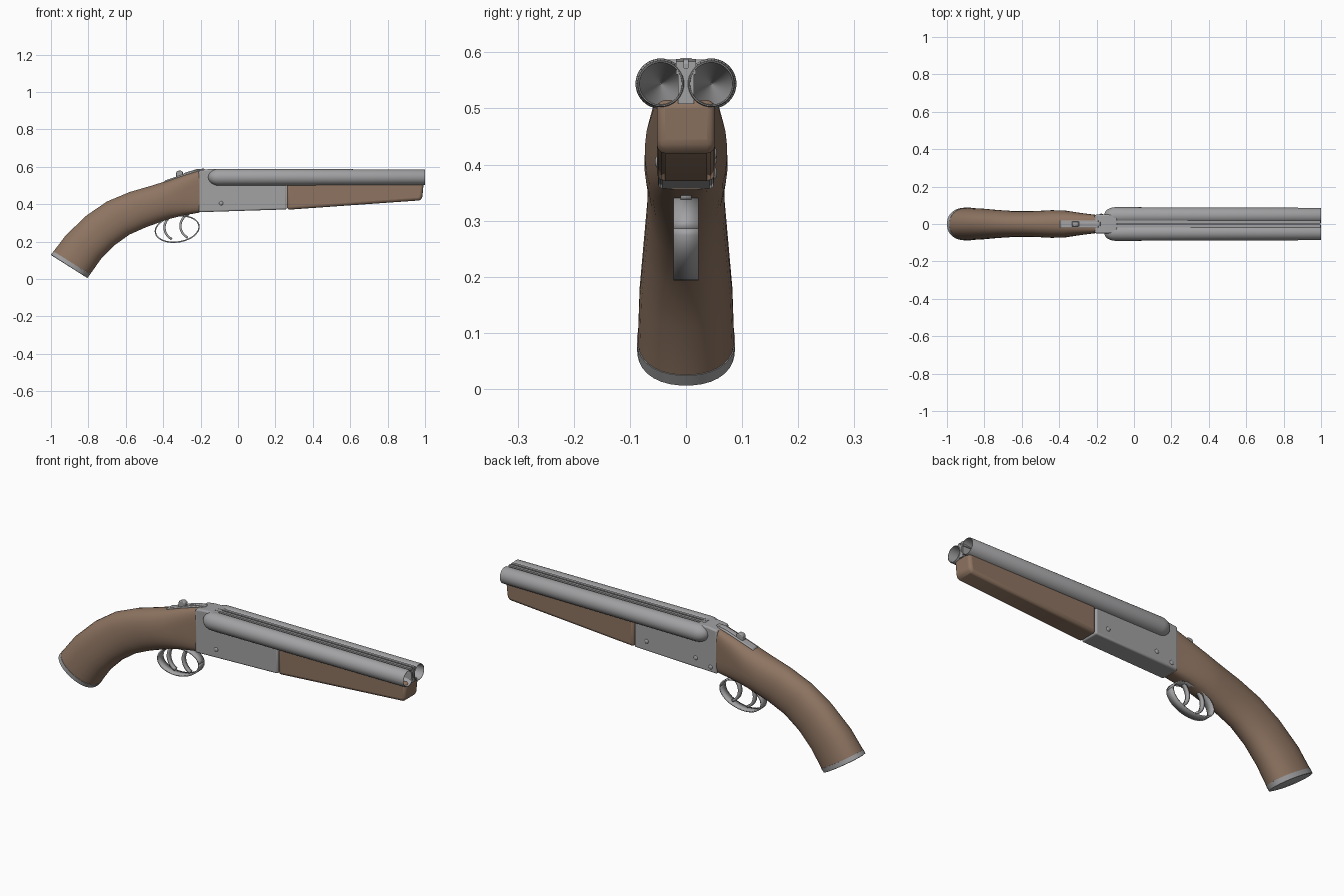
import bpy, bmesh, math
from mathutils import Vector

cube = bpy.data.objects.get("Cube")
if cube:
    bpy.data.objects.remove(cube, do_unlink=True)


def material(name, color):
    m = bpy.data.materials.new(name)
    m.use_nodes = True
    m.diffuse_color = color
    m.node_tree.nodes["Principled BSDF"].inputs["Base Color"].default_value = color
    return m


WOOD = material("walnut wood", (0.27, 0.175, 0.12, 1))
STEEL = material("grey steel", (0.36, 0.36, 0.37, 1))


def finish(name, bm, mat, angle=35):
    bmesh.ops.recalc_face_normals(bm, faces=bm.faces)
    mesh = bpy.data.meshes.new(name)
    bm.to_mesh(mesh)
    bm.free()
    mesh.materials.append(mat)
    obj = bpy.data.objects.new(name, mesh)
    bpy.context.collection.objects.link(obj)
    bpy.ops.object.select_all(action="DESELECT")
    bpy.context.view_layer.objects.active = obj
    obj.select_set(True)
    bpy.ops.object.shade_smooth_by_angle(angle=math.radians(angle))
    return obj


def skin(bm, rings, caps=True):
    """Bridge closed rings of points into a tube."""
    loops = [[bm.verts.new(p) for p in ring] for ring in rings]
    n = len(loops[0])
    for a, b in zip(loops, loops[1:]):
        for i in range(n):
            j = (i + 1) % n
            bm.faces.new((a[i], a[j], b[j], b[i]))
    if caps:
        bm.faces.new(loops[0])
        bm.faces.new(loops[-1])


def oval(section, n=32):
    """Superellipse between a top and a bottom point of the side profile."""
    xt, zt, xb, zb, half, power = section
    top, bottom = Vector((xt, 0, zt)), Vector((xb, 0, zb))
    mid, up = (top + bottom) / 2, (top - bottom) / 2
    ring = []
    for i in range(n):
        a = math.tau * (i + 0.5) / n
        c, s = math.cos(a), math.sin(a)
        u = math.copysign(abs(c) ** (2 / power), c)
        v = math.copysign(abs(s) ** (2 / power), s)
        ring.append(mid + up * v + Vector((0, half * u, 0)))
    return ring


def loft(name, sections, mat, angle=35):
    bm = bmesh.new()
    skin(bm, [oval(s) for s in sections])
    return finish(name, bm, mat, angle)


def slab(name, outline, half, mat, bevel=0.0):
    """Side outline extruded across the width."""
    bm = bmesh.new()
    skin(bm, [[(x, y, z) for x, z in outline] for y in (-half, half)])
    obj = finish(name, bm, mat)
    if bevel:
        mod = obj.modifiers.new("rounded edges", "BEVEL")
        mod.width, mod.segments = bevel, 3
    return obj


def ribbon(name, path, half, thick):
    """Bent metal strip following a side path."""
    bm = bmesh.new()
    rows = [[bm.verts.new((x, y, z)) for y in (-half, half)] for x, z in path]
    for a, b in zip(rows, rows[1:]):
        bm.faces.new((a[0], a[1], b[1], b[0]))
    obj = finish(name, bm, STEEL, 45)
    mod = obj.modifiers.new("thickness", "SOLIDIFY")
    mod.thickness, mod.offset = thick, 0


# Curved pistol stock and butt plate
loft("stock", [
    (-0.987, 0.147, -0.79, 0.025, 0.086, 2.2),
    (-0.92, 0.235, -0.73, 0.11, 0.083, 2.2),
    (-0.81, 0.34, -0.66, 0.18, 0.075, 2.2),
    (-0.70, 0.415, -0.58, 0.237, 0.069, 2.2),
    (-0.58, 0.465, -0.49, 0.277, 0.069, 2.2),
    (-0.46, 0.50, -0.42, 0.302, 0.074, 2.2),
    (-0.38, 0.525, -0.37, 0.32, 0.073, 2.4),
    (-0.29, 0.555, -0.29, 0.34, 0.06, 3.2),
    (-0.205, 0.58, -0.205, 0.355, 0.049, 5),
], WOOD)
loft("butt_plate", [
    (-0.995, 0.125, -0.81, 0.008, 0.081, 2.2),
    (-1.0, 0.131, -0.805, 0.006, 0.087, 2.2),
    (-0.987, 0.148, -0.789, 0.024, 0.088, 2.2),
], STEEL, 50)

# Receiver block and wooden fore-end
slab("receiver", [(-0.21, 0.357), (0.26, 0.372), (0.26, 0.53), (-0.09, 0.55),
                  (-0.09, 0.587), (-0.16, 0.587), (-0.21, 0.58)], 0.05, STEEL, 0.008)
fore_end = slab("fore_end", [(0.262, 0.37), (0.97, 0.42), (0.985, 0.43),
                             (0.993, 0.515), (0.262, 0.515)], 0.052, WOOD, 0.015)

# Paired barrels: domed breech, tapered tube, hollow bore
profile = [(-0.1 - 0.06 * math.sin(t * math.pi / 12), 0.045 * math.cos(t * math.pi / 12))
           for t in range(6, -1, -1)]
profile[0] = (-0.16, 0.001)
profile += [(0.997, 0.0415), (1.0, 0.040), (1.0, 0.038), (0.99, 0.037), (0.6, 0.001)]
for side, label in ((1, "left"), (-1, "right")):
    bm = bmesh.new()
    rings = []
    for x, r in profile:
        t = max(0, (x + 0.1) / 1.1)
        rings.append([(x, side * 0.045 + r * math.cos(math.tau * i / 40),
                       0.544 + r * math.sin(math.tau * i / 40)) for i in range(40)])
    skin(bm, rings)
    finish(label + "_barrel", bm, STEEL, 40)

# Web and sighting rib between the barrels
slab("barrel_web", [(-0.1, 0.508), (0.997, 0.508), (0.997, 0.572), (-0.1, 0.572)], 0.014, STEEL)
for side, label in ((1, "left"), (-1, "right")):
    rib = slab(label + "_rib", [(-0.12, 0.56), (0.998, 0.56), (0.998, 0.584), (-0.12, 0.588)],
               0.007, STEEL)
    rib.location.y = side * 0.011

# Top lever, tang and safety button
slab("tang", [(-0.40, 0.512), (-0.19, 0.572), (-0.19, 0.587), (-0.24, 0.577),
              (-0.39, 0.527)], 0.02, STEEL, 0.004)
slab("top_lever", [(-0.30, 0.55), (-0.18, 0.575), (-0.18, 0.59), (-0.22, 0.588),
                   (-0.29, 0.566)], 0.012, STEEL, 0.004)
slab("safety_button", [(-0.33, 0.54), (-0.295, 0.55), (-0.295, 0.573), (-0.305, 0.58),
                       (-0.325, 0.578), (-0.332, 0.568)], 0.013, STEEL, 0.004)

# Trigger guard loop and two triggers
tilt = math.radians(9)
loop = []
for i in range(41):
    a = math.tau * i / 40
    u, v = 0.118 * math.cos(a), 0.069 * math.sin(a)
    loop.append((-0.325 + u * math.cos(tilt) - v * math.sin(tilt),
                 0.267 + u * math.sin(tilt) + v * math.cos(tilt)))
ribbon("trigger_guard", loop, 0.022, 0.007)
for x, z, label in ((-0.325, 0.275, "rear"), (-0.24, 0.283, "front")):
    arc = [(x + 0.068 * math.cos(math.radians(d)), z + 0.068 * math.sin(math.radians(d)))
           for d in range(110, 246, 9)]
    ribbon(label + "_trigger", arc, 0.01, 0.012)

# Round pin heads on the receiver sides
for side, label in ((1, "left"), (-1, "right")):
    pins = [(-0.09, 0.405)] if side < 0 else [(0.19, 0.42), (-0.09, 0.41), (-0.175, 0.385)]
    for k, (x, z) in enumerate(pins):
        bm = bmesh.new()
        bmesh.ops.create_uvsphere(bm, u_segments=16, v_segments=8, radius=0.011)
        bmesh.ops.scale(bm, vec=(1, 0.5, 1), verts=bm.verts)
        bmesh.ops.translate(bm, vec=(x, side * 0.05, z), verts=bm.verts)
        finish(f"{label}_pin_{k + 1}", bm, STEEL)
